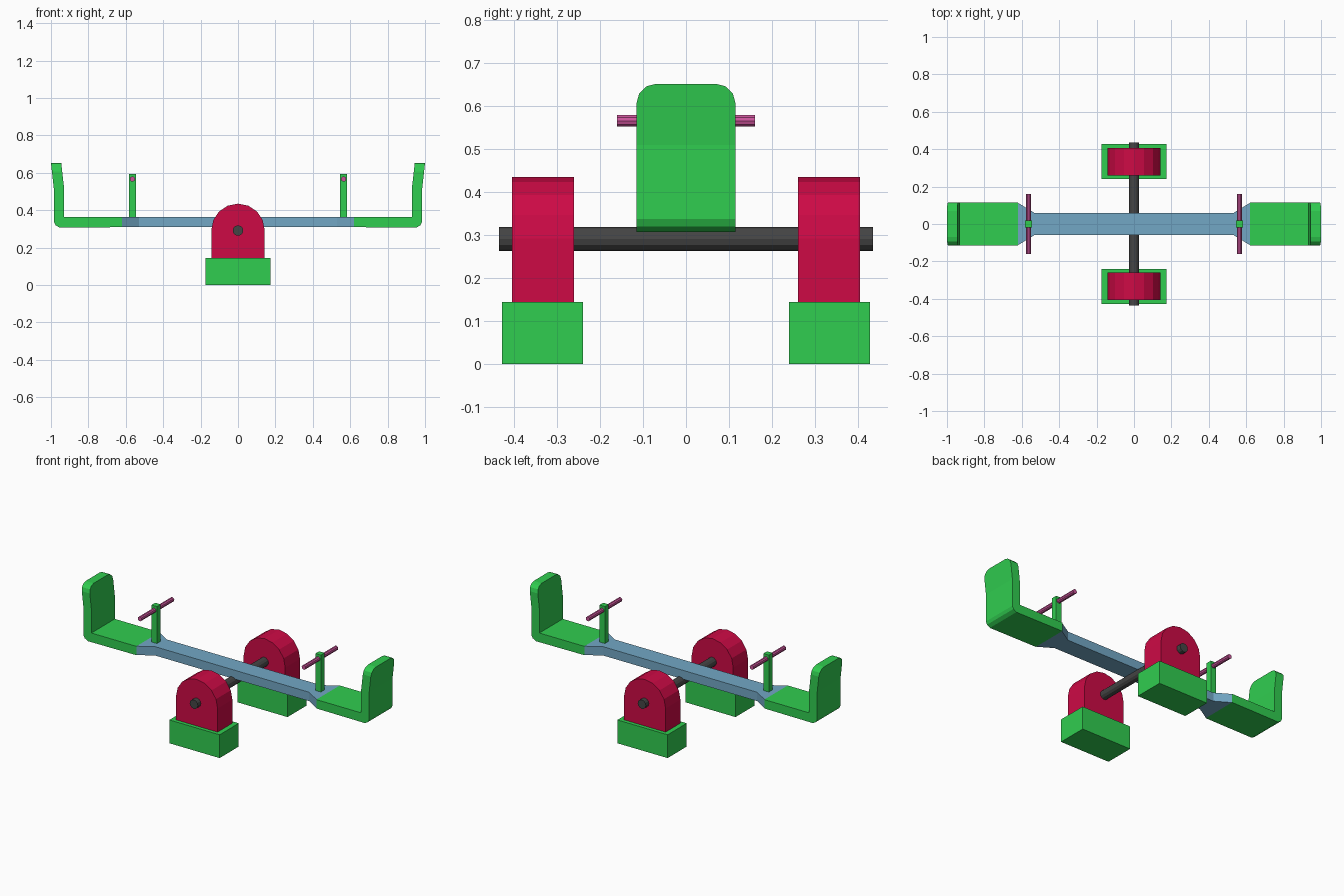
import bpy, bmesh
from math import sin, cos, pi
from mathutils import Vector

if "Cube" in bpy.data.objects:
    bpy.data.objects.remove(bpy.data.objects["Cube"])


def material(name, rgb):
    m = bpy.data.materials.new(name)
    m.diffuse_color = (*rgb, 1)
    m.use_nodes = True
    m.node_tree.nodes["Principled BSDF"].inputs["Base Color"].default_value = m.diffuse_color
    return m


GREEN = material("green", (0.03, 0.61, 0.08))
RED = material("red", (0.61, 0.003, 0.06))
BLUE = material("blue", (0.17, 0.39, 0.56))
DARK = material("dark", (0.06, 0.06, 0.06))
PINK = material("pink", (0.61, 0.09, 0.33))


def finish(name, bm, mat):
    bmesh.ops.recalc_face_normals(bm, faces=bm.faces[:])
    me = bpy.data.meshes.new(name)
    bm.to_mesh(me)
    bm.free()
    me.materials.append(mat)
    ob = bpy.data.objects.new(name, me)
    bpy.context.collection.objects.link(ob)
    return ob


def prism(points, direction):
    """Closed outline of 3D points extruded along a direction."""
    bm = bmesh.new()
    face = bm.faces.new([bm.verts.new(p) for p in points])
    res = bmesh.ops.extrude_face_region(bm, geom=[face], use_keep_orig=True)
    verts = [g for g in res["geom"] if isinstance(g, bmesh.types.BMVert)]
    bmesh.ops.translate(bm, verts=verts, vec=Vector(direction))
    return bm


def box(name, x0, x1, y0, y1, z0, z1, mat):
    pts = [(x0, y0, z0), (x1, y0, z0), (x1, y1, z0), (x0, y1, z0)]
    return finish(name, prism(pts, (0, 0, z1 - z0)), mat)


def rod_y(name, x, z, radius, half, sides, mat):
    pts = [(x + radius * cos(2 * pi * i / sides), -half, z + radius * sin(2 * pi * i / sides))
           for i in range(sides)]
    return finish(name, prism(pts, (0, 2 * half, 0)), mat)


# Two supports: footing block and arched bearing block
AXLE_Z, ARCH_R = 0.292, 0.143
for side, label in ((-1, "front"), (1, "back")):
    y0, y1 = sorted((side * 0.24, side * 0.428))
    box(label + "_footing", -0.173, 0.173, y0, y1, 0, 0.145, GREEN)
    arch = [(-ARCH_R, 0.145), (ARCH_R, 0.145)]
    arch += [(ARCH_R * cos(pi * i / 8), AXLE_Z + ARCH_R * sin(pi * i / 8)) for i in range(9)]
    bm = prism([(x, side * 0.26, z) for x, z in arch], (0, side * 0.145, 0))
    finish(label + "_bearing_block", bm, RED)

# Axle
rod_y("axle", 0, 0.291, 0.028, 0.435, 12, DARK)

# Beam, flaring at the ends to meet the seats
BOTTOM, TOP = 0.309, 0.364
half = [(0.62, -0.113), (0.62, 0.113), (0.53, 0.058)]
half_left = [(-0.53, 0.058), (-0.62, 0.113), (-0.62, -0.113), (-0.53, -0.058)]
plan = half + half_left + [(0.53, -0.058)]
finish("beam", prism([(x, y, BOTTOM) for x, y in plan], (0, 0, TOP - BOTTOM)), BLUE)

# Seats with backrests, handle posts and handlebars
SEAT = [(0.62, BOTTOM), (0.955, 0.307), (0.976, 0.32), (0.984, 0.338), (0.984, 0.51),
        (1.0, 0.652), (0.945, 0.652), (0.929, 0.51), (0.929, TOP), (0.62, TOP)]
for s, label in ((-1, "left"), (1, "right")):
    bm = prism([(s * x, -0.115, z) for x, z in SEAT], (0, 0.23, 0))
    bmesh.ops.recalc_face_normals(bm, faces=bm.faces[:])
    corners = [e for e in bm.edges
               if all(v.co.z > 0.65 for v in e.verts)
               and abs(e.verts[0].co.y - e.verts[1].co.y) < 0.01]
    bmesh.ops.bevel(bm, geom=corners, offset=0.045, offset_type='OFFSET',
                    segments=3, profile=0.5, affect='EDGES')
    finish(label + "_seat", bm, GREEN)

    x0, x1 = sorted((s * 0.546, s * 0.583))
    box(label + "_handle_post", x0, x1, -0.018, 0.018, 0.35, 0.594, GREEN)
    rod_y(label + "_handlebar", s * 0.5645, 0.566, 0.014, 0.16, 10, PINK)
